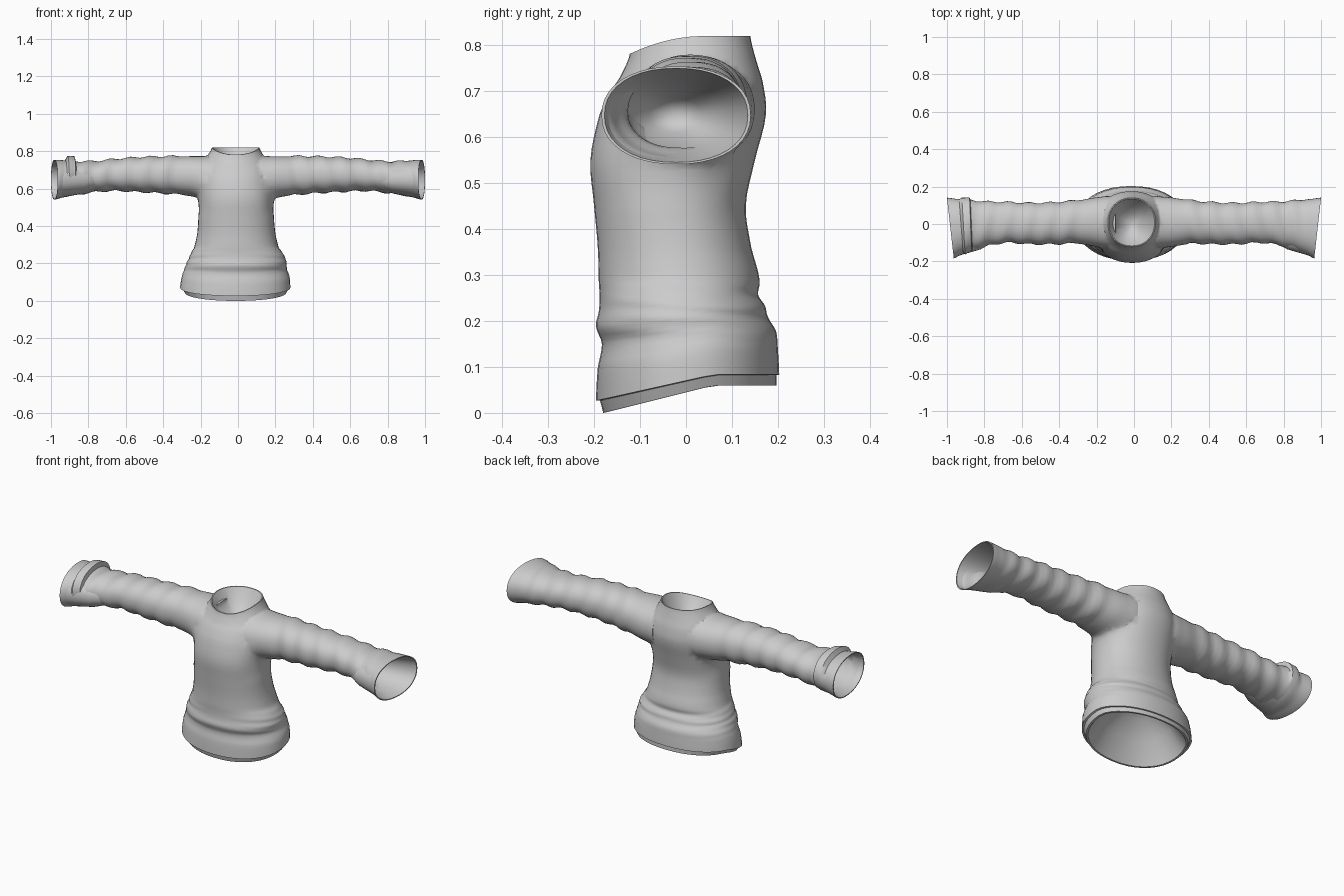
import bpy, bmesh, math
from mathutils import Vector

cube = bpy.data.objects.get("Cube")
if cube:
    bpy.data.objects.remove(cube)

SIDES = 40

wool = bpy.data.materials.new("grey wool")
wool.use_nodes = True
GREY = (0.6, 0.6, 0.6, 1)
wool.diffuse_color = GREY
wool.node_tree.nodes["Principled BSDF"].inputs["Base Color"].default_value = GREY


def clamp(v):
    return max(0.0, min(1.0, v))


def refine(rows, steps):
    """Catmull-Rom rows between the given key rows."""
    out = []
    for i in range(len(rows) - 1):
        a, b = rows[max(i - 1, 0)], rows[i]
        c, d = rows[i + 1], rows[min(i + 2, len(rows) - 1)]
        for s in range(steps):
            t = s / steps
            out.append([b[k] + t * (c[k] - b[k]) if k == 0 else
                        0.5 * (2 * b[k] + (c[k] - a[k]) * t
                               + (2 * a[k] - 5 * b[k] + 4 * c[k] - d[k]) * t * t
                               + (3 * b[k] - a[k] - 3 * c[k] + d[k]) * t ** 3)
                        for k in range(len(b))])
    return out + [list(rows[-1])]


def oval(u0, u1, v0, v1, power=2.0):
    """Rounded cross-section filling the given extents."""
    pts = []
    for i in range(SIDES):
        a = math.tau * i / SIDES
        c, s = math.cos(a), math.sin(a)
        u = math.copysign(abs(c) ** (2 / power), c)
        v = math.copysign(abs(s) ** (2 / power), s)
        pts.append(((u0 + u1) / 2 + u * (u1 - u0) / 2, (v0 + v1) / 2 + v * (v1 - v0) / 2))
    return pts


def pocket(ring, inward):
    """Rim lip and sunken rings closing an opening as a hollow."""
    mid = sum(ring, Vector()) / len(ring)
    return [[mid + (p - mid) * k + inward * d for p in ring]
            for k, d in ((0.96, 0), (0.7, 0.5), (0.35, 0.85))] + [mid + inward]


def loft(name, rings, start, end):
    """Skin the rings and close both ends with pockets."""
    first, last = pocket(rings[0], start), pocket(rings[-1], end)
    rings = first[2::-1] + rings + last[:3]
    bm = bmesh.new()
    loops = [[bm.verts.new(p) for p in r] for r in rings]
    for a, b in zip(loops, loops[1:]):
        for i in range(SIDES):
            j = (i + 1) % SIDES
            bm.faces.new((a[i], a[j], b[j], b[i]))
    for loop, tip in ((loops[0], first[3]), (loops[-1], last[3])):
        v = bm.verts.new(tip)
        for i in range(SIDES):
            bm.faces.new((loop[i], loop[(i + 1) % SIDES], v))
    bmesh.ops.recalc_face_normals(bm, faces=bm.faces)
    mesh = bpy.data.meshes.new(name)
    bm.to_mesh(mesh)
    bm.free()
    mesh.materials.append(wool)
    ob = bpy.data.objects.new(name, mesh)
    bpy.context.collection.objects.link(ob)
    return ob


# Torso: height, left and right edge, front and back edge
torso_rows = [
    (0.03, -.31, .28, -.196, .203), (0.1, -.3, .275, -.192, .2),
    (0.15, -.285, .26, -.183, .196), (0.19, -.272, .257, -.196, .178),
    (0.22, -.26, .25, -.19, .172), (0.25, -.25, .238, -.188, .157),
    (0.29, -.232, .215, -.19, .16), (0.36, -.218, .2, -.192, .142),
    (0.45, -.212, .192, -.2, .13), (0.55, -.215, .195, -.208, .15),
    (0.65, -.215, .19, -.188, .174), (0.72, -.2, .175, -.155, .167),
    (0.77, -.168, .142, -.135, .152), (0.82, -.14, .115, -.122, .14),
]
hem_rows = [[0, -.285, .26, -.18, .197], [.028, -.298, .27, -.187, .197]]

rings = []
for z, x0, x1, y0, y1 in hem_rows + refine(torso_rows, 4):
    ring = []
    for x, y in oval(x0, x1, y0, y1, 2.15):
        hem = clamp(1 - z / 0.28) * min(0.06, 0.045 + 0.25 * y)
        neck = clamp((z - 0.7) / 0.12) * 0.038 * clamp((0.04 - y) / 0.16) ** 2
        fold = 0.004 * clamp(1 - abs(z - 0.2) / 0.15) * math.sin(90 * z + 12 * y)
        ring.append(Vector((x + math.copysign(fold, x), y, z + hem - neck)))
    rings.append(ring)
sweater = loft("sweater", rings, Vector((0, 0, 0.2)), Vector((0, 0, -0.12)))

# Sleeves: distance outward, front and back edge, bottom and top edge
sleeve_rows = [
    (.1, -.13, .15, .545, .775), (.2, -.125, .145, .55, .775),
    (.3, -.105, .128, .566, .775), (.42, -.108, .117, .576, .773),
    (.55, -.108, .113, .583, .768), (.68, -.1, .118, .588, .757),
    (.78, -.115, .12, .58, .747), (.88, -.138, .128, .566, .748),
    (.95, -.162, .134, .553, .752), (1.0, -.184, .141, .541, .754),
]


def sleeve(side, name):
    rings = []
    rows = refine(sleeve_rows, 5)
    if side < 0:
        # Extra rows make crisp edges for the folded cuff
        rows = sorted(rows + [[d] + list(sleeve_rows[7][1:]) for d in (.875, .885)])
    for d, y0, y1, z0, z1 in rows:
        ring = []
        cuff = 0.024 if side < 0 and 0.88 <= d < 0.935 else 0
        wave = clamp((d - 0.2) / 0.1) * clamp((0.95 - d) / 0.1)
        for y, z in oval(y0, y1, z0, z1, 2.2):
            out = Vector((0, y - (y0 + y1) / 2, z - (z0 + z1) / 2)).normalized()
            bump = 0.005 * wave * math.sin(58 * d + 14 * y + 9 * z + side)
            lift = cuff * clamp(0.35 + out.z)
            # The opening slants back toward the front edge
            slant = clamp((d - 0.8) / 0.2) * 0.036 * clamp((0.14 - y) / 0.32)
            p = Vector((side * (d - slant), y, z)) + out * (bump + lift)
            ring.append(p)
        rings.append(ring)
    return loft(name, rings, Vector((-side * 0.02, 0, 0)), Vector((-side * 0.3, 0, 0)))


# Merge both sleeves into the torso
sleeves = [sleeve(1, "left_sleeve"), sleeve(-1, "right_sleeve")]
for part in sleeves:
    mod = sweater.modifiers.new("join", 'BOOLEAN')
    mod.operation = 'UNION'
    mod.solver = 'EXACT'
    mod.object = part
graph = bpy.context.evaluated_depsgraph_get()
mesh = bpy.data.meshes.new_from_object(sweater.evaluated_get(graph))
sweater.modifiers.clear()
sweater.data = mesh
for part in sleeves:
    bpy.data.objects.remove(part)

# Soften the armhole seams
bm = bmesh.new()
bm.from_mesh(mesh)


def armhole():
    return [v for v in bm.verts if 0.15 < abs(v.co.x + 0.012) < 0.29 and 0.47 < v.co.z < 0.81]


bmesh.ops.remove_doubles(bm, verts=armhole(), dist=0.007)
bmesh.ops.triangulate(bm, faces=[f for f in bm.faces if len(f.verts) > 4])
for _ in range(7):
    bmesh.ops.smooth_vert(bm, verts=armhole(), factor=0.5,
                          use_axis_x=True, use_axis_y=True, use_axis_z=True)
bmesh.ops.recalc_face_normals(bm, faces=bm.faces)
bm.to_mesh(mesh)
bm.free()

bpy.ops.object.select_all(action='DESELECT')
sweater.select_set(True)
bpy.context.view_layer.objects.active = sweater
bpy.ops.object.shade_smooth_by_angle(angle=math.radians(50))
